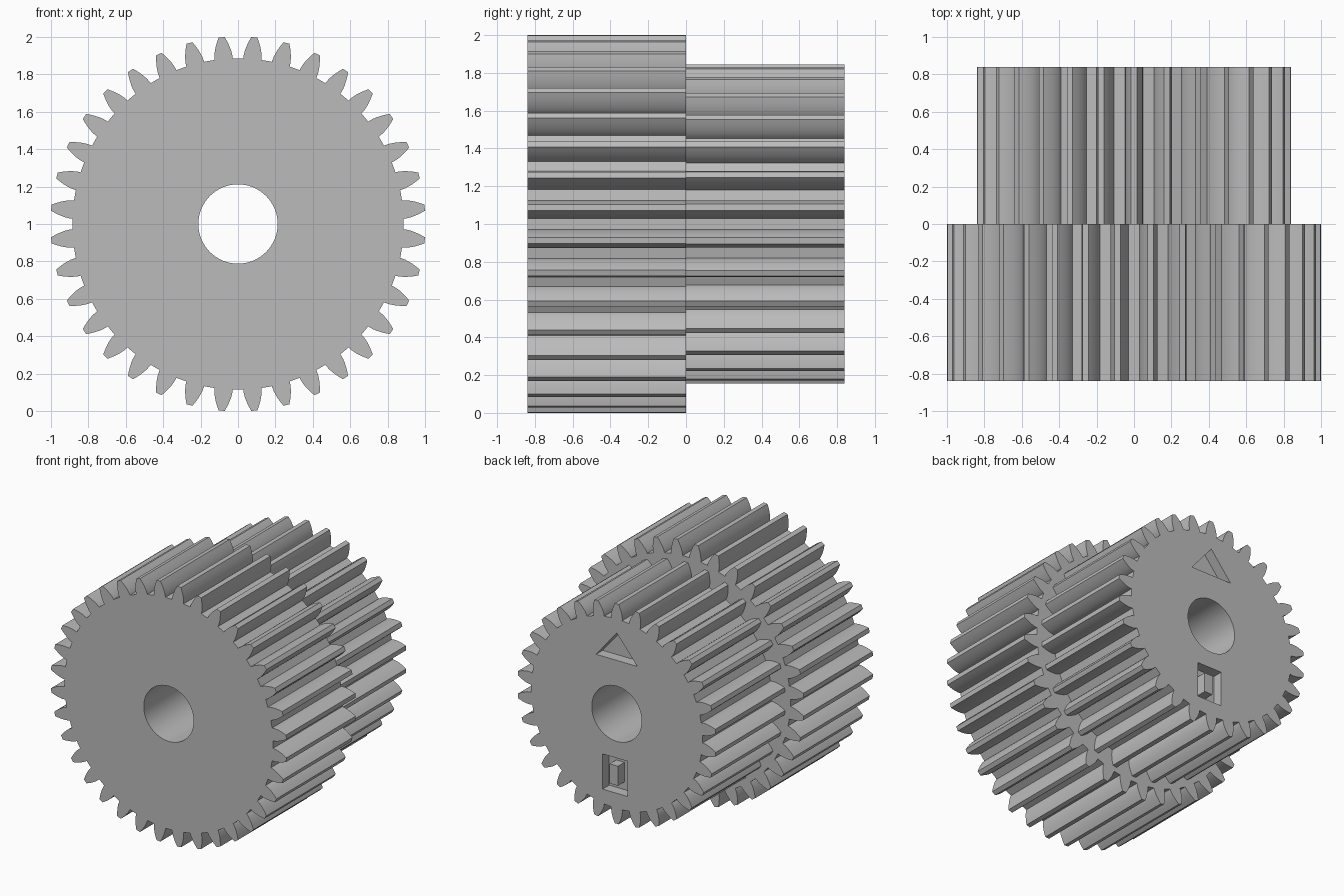
import bpy, bmesh, math

if "Cube" in bpy.data.objects:
    bpy.data.objects.remove(bpy.data.objects["Cube"])

CENTER_Z = 1.0
HALF = 0.84            # half the total length along y
MODULE = 1.002 / 19    # tooth module shared by both gears

grey = bpy.data.materials.new("plain_grey")
grey.diffuse_color = (0.5, 0.5, 0.5, 1)
grey.use_nodes = True
grey.node_tree.nodes["Principled BSDF"].inputs["Base Color"].default_value = grey.diffuse_color


def prism(name, loops, y0, y1):
    """Extrude nested closed outlines (x, z about the axis) from y0 to y1."""
    curve = bpy.data.curves.new(name, 'CURVE')
    curve.dimensions = '2D'
    curve.fill_mode = 'BOTH'
    curve.extrude = (y1 - y0) / 2
    for pts in loops:
        spline = curve.splines.new('POLY')
        spline.points.add(len(pts) - 1)
        for p, (x, z) in zip(spline.points, pts):
            p.co = (x, z, 0, 1)
        spline.use_cyclic_u = True
    temp = bpy.data.objects.new(name + "_temp", curve)
    bpy.context.collection.objects.link(temp)
    bpy.context.view_layer.update()
    dg = bpy.context.evaluated_depsgraph_get()
    mesh = bpy.data.meshes.new_from_object(temp.evaluated_get(dg))
    bpy.data.objects.remove(temp)
    bm = bmesh.new()
    bm.from_mesh(mesh)
    bmesh.ops.remove_doubles(bm, verts=bm.verts, dist=1e-5)
    for v in bm.verts:
        x, z, h = v.co
        v.co = (x, (y0 + y1) / 2 - h, z + CENTER_Z)
    bmesh.ops.recalc_face_normals(bm, faces=bm.faces)
    bm.to_mesh(mesh)
    bm.free()
    mesh.materials.clear()
    mesh.materials.append(grey)
    ob = bpy.data.objects.new(name, mesh)
    bpy.context.collection.objects.link(ob)
    return ob


def circle(r, n=64):
    return [(r * math.cos(2 * math.pi * i / n), r * math.sin(2 * math.pi * i / n))
            for i in range(n)]


def gear_outline(teeth):
    """Involute spur gear with one tooth centred half a pitch off the +x axis."""
    pitch = MODULE * teeth / 2
    base = pitch * math.cos(math.radians(20))
    root, tip = pitch - 1.2 * MODULE, pitch + MODULE
    inv20 = math.tan(math.radians(20)) - math.radians(20)
    half = math.pi / (2 * teeth) + inv20 - math.radians(0.2)
    flank = [(root, half)]
    for i in range(6):
        r = max(base, root) + (tip - max(base, root)) * i / 5
        a = math.acos(min(1, base / r))
        flank.append((r, half - (math.tan(a) - a)))
    if flank[1][0] - root < 1e-4:
        flank.pop(0)
    pts = []
    for k in range(teeth):
        c = 2 * math.pi * (k + 0.5) / teeth
        polar = [(r, c - a) for r, a in flank] + [(r, c + a) for r, a in reversed(flank)]
        pts += [(r * math.cos(t), r * math.sin(t)) for r, t in polar]
    return pts


def rect(x0, x1, z0, z1):
    return [(x0, z0), (x1, z0), (x1, z1), (x0, z1)]


def cut(target, cutter):
    mod = target.modifiers.new("pocket", 'BOOLEAN')
    mod.operation = 'DIFFERENCE'
    mod.solver = 'EXACT'
    mod.object = cutter
    bpy.context.view_layer.update()
    dg = bpy.context.evaluated_depsgraph_get()
    mesh = bpy.data.meshes.new_from_object(target.evaluated_get(dg))
    target.modifiers.clear()
    target.data = mesh
    bpy.data.objects.remove(cutter)


# Two stacked gears sharing one bore
large = prism("large_gear", [gear_outline(36), circle(0.212)], -HALF, 0)
small = prism("small_gear", [gear_outline(30), circle(0.212)], 0, HALF)

# Shallow marker pockets in the back face: a triangle and a slot around a stud
cut(small, prism("triangle_cutter", [[(-0.175, 0.41), (0.175, 0.41), (0, 0.62)]],
                 HALF - 0.08, HALF + 0.1))
cut(small, prism("slot_cutter", [rect(-0.09, 0.12, -0.61, -0.34),
                                 rect(-0.01, 0.06, -0.55, -0.40)],
                 HALF - 0.08, HALF + 0.1))

# Smooth bore and tooth flanks, crisp edges elsewhere
for ob in (large, small):
    ob.data.shade_smooth()
    ob.data.set_sharp_from_angle(angle=math.radians(20))
